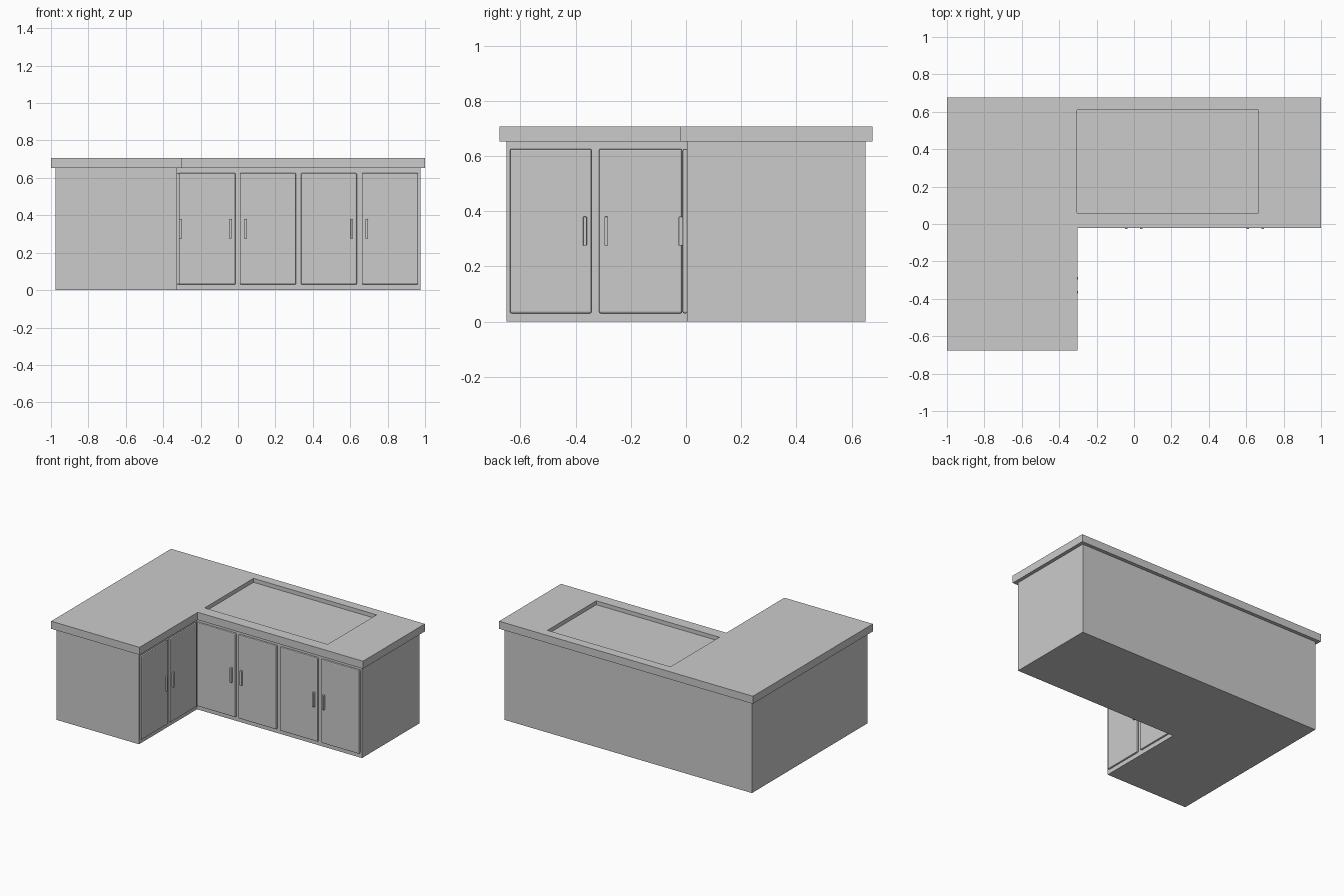
import bpy, bmesh
from mathutils import Matrix, Vector

if "Cube" in bpy.data.objects:
    bpy.data.objects.remove(bpy.data.objects["Cube"])


def finish(bm, name):
    bmesh.ops.recalc_face_normals(bm, faces=bm.faces[:])
    me = bpy.data.meshes.new(name)
    bm.to_mesh(me)
    bm.free()
    ob = bpy.data.objects.new(name, me)
    bpy.context.collection.objects.link(ob)
    return ob


def l_prism(name, x, y, ix, iy, z0, z1):
    # L-shaped plan: outer half sizes x, y and inner corner ix, iy
    plan = [(-x, -y), (ix, -y), (ix, iy), (x, iy), (x, y), (-x, y)]
    bm = bmesh.new()
    f = bm.faces.new([bm.verts.new((px, py, z0)) for px, py in plan])
    ext = bmesh.ops.extrude_face_region(bm, geom=[f])
    top = [v for v in ext["geom"] if isinstance(v, bmesh.types.BMVert)]
    bmesh.ops.translate(bm, verts=top, vec=(0, 0, z1 - z0))
    return finish(bm, name)


def box(name, lo, hi, bevel=0.0):
    lo, hi = Vector(lo), Vector(hi)
    bm = bmesh.new()
    bmesh.ops.create_cube(bm, size=1, matrix=Matrix.Translation((lo + hi) / 2)
                          @ Matrix.Diagonal((*(hi - lo), 1)))
    ob = finish(bm, name)
    if bevel:
        m = ob.modifiers.new("bevel", "BEVEL")
        m.width = bevel
        m.segments = 2
    return ob


# Cabinet carcass and overhanging worktop
l_prism("cabinet_body", 0.975, 0.65, -0.325, 0.003, 0.0, 0.652)
top = l_prism("worktop", 1.0, 0.675, -0.303, -0.021, 0.652, 0.706)

# Shallow basin recess in the worktop
cutter = box("recess_cutter", (-0.305, 0.06, 0.678), (0.665, 0.61, 0.80))
cutter.hide_render = True
cutter.hide_viewport = True
cut = top.modifiers.new("recess", "BOOLEAN")
cut.operation = "DIFFERENCE"
cut.solver = "EXACT"
cut.object = cutter

Z0, Z1 = 0.03, 0.626     # door heights
H0, H1 = 0.275, 0.38     # handle heights
W = 0.007                # half handle width

# Doors and handles on the long run, facing -y
for i, (a, b, h) in enumerate([(-0.318, -0.013, -0.042), (0.01, 0.31, 0.038),
                               (0.337, 0.635, 0.609), (0.662, 0.963, 0.688)]):
    box(f"long_door_{i + 1}", (a, -0.012, Z0), (b, 0.006, Z1), 0.006)
    box(f"long_handle_{i + 1}", (h - W, -0.027, H0), (h + W, -0.008, H1), 0.003)

# Doors and handles on the short leg, facing +x
for i, (a, b, h) in enumerate([(-0.638, -0.342, -0.366), (-0.315, -0.015, -0.289)]):
    box(f"side_door_{i + 1}", (-0.328, a, Z0), (-0.312, b, Z1), 0.006)
    box(f"side_handle_{i + 1}", (-0.316, h - W, H0), (-0.299, h + W, H1), 0.003)
